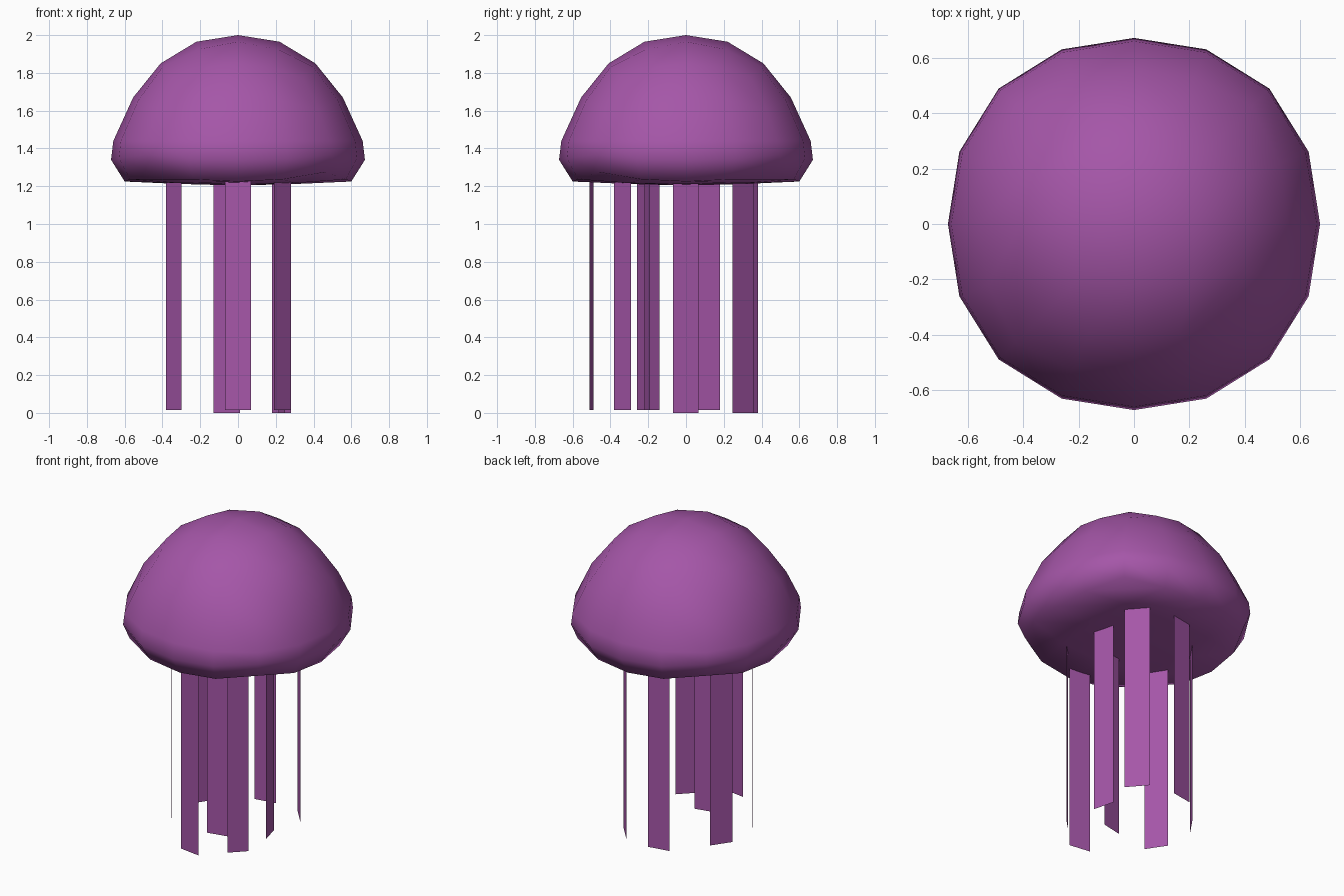
import bpy, bmesh, math
from mathutils import Vector

cube = bpy.data.objects.get("Cube")
if cube:
    bpy.data.objects.remove(cube)

# Single flat purple
purple = bpy.data.materials.new("jelly_purple")
purple.use_nodes = True
colour = (0.376, 0.093, 0.392, 1)
purple.diffuse_color = colour
purple.node_tree.nodes["Principled BSDF"].inputs["Base Color"].default_value = colour


def add_object(name, bm):
    mesh = bpy.data.meshes.new(name)
    bm.to_mesh(mesh)
    bm.free()
    obj = bpy.data.objects.new(name, mesh)
    bpy.context.collection.objects.link(obj)
    mesh.materials.append(purple)
    return obj


# Bell profile (radius, height) in equal angle steps from crown to underside
PROFILE = [(0, 2), (0.22, 1.965), (0.41, 1.85), (0.555, 1.67), (0.66, 1.44),
           (0.672, 1.34), (0.60, 1.225), (0.31, 1.212), (0, 1.204)]


def bell_point(direction):
    """Map a direction on the unit ball onto the bell."""
    step = math.acos(max(-1, min(1, direction.z))) / math.pi * (len(PROFILE) - 1)
    i = min(int(step), len(PROFILE) - 2)
    low, high = Vector(PROFILE[i]), Vector(PROFILE[i + 1])
    radius, height = low.lerp(high, step - i)
    turn = math.atan2(direction.y, direction.x)
    radius *= 1 + 0.034 * math.sin(2 * turn) ** 2   # slightly squared plan
    return Vector((radius * math.cos(turn), radius * math.sin(turn), height))


# Bell: a cube divided into a four by four grid per face, then rounded
bm = bmesh.new()
bmesh.ops.create_cube(bm, size=2)
bmesh.ops.subdivide_edges(bm, edges=bm.edges[:], cuts=3, use_grid_fill=True)
for v in bm.verts:
    v.co = bell_point(Vector([math.tan(c * math.pi / 4) for c in v.co]).normalized())
for f in bm.faces:
    f.smooth = True
bmesh.ops.recalc_face_normals(bm, faces=bm.faces[:])
add_object("bell", bm)

# Tentacles: flat upright strips (start x, start y, end x, end y, bottom)
STRIPS = [
    (-0.07, -0.49, 0.07, -0.51, 0.015),
    (0.19, -0.38, 0.28, -0.29, 0.015),
    (-0.07, -0.22, 0.07, -0.19, 0.015),
    (-0.30, -0.26, -0.38, -0.14, 0.015),
    (0.25, -0.07, 0.215, 0.065, 0),
    (-0.38, 0.065, -0.30, 0.18, 0.015),
    (0.28, 0.245, 0.18, 0.36, 0),
    (-0.13, 0.355, 0.01, 0.38, 0),
]
for n, (x0, y0, x1, y1, bottom) in enumerate(STRIPS, 1):
    bm = bmesh.new()
    top = bottom + 1.215
    bm.faces.new([bm.verts.new(p) for p in (
        (x0, y0, bottom), (x1, y1, bottom), (x1, y1, top), (x0, y0, top))])
    add_object(f"tentacle_{n}", bm)
